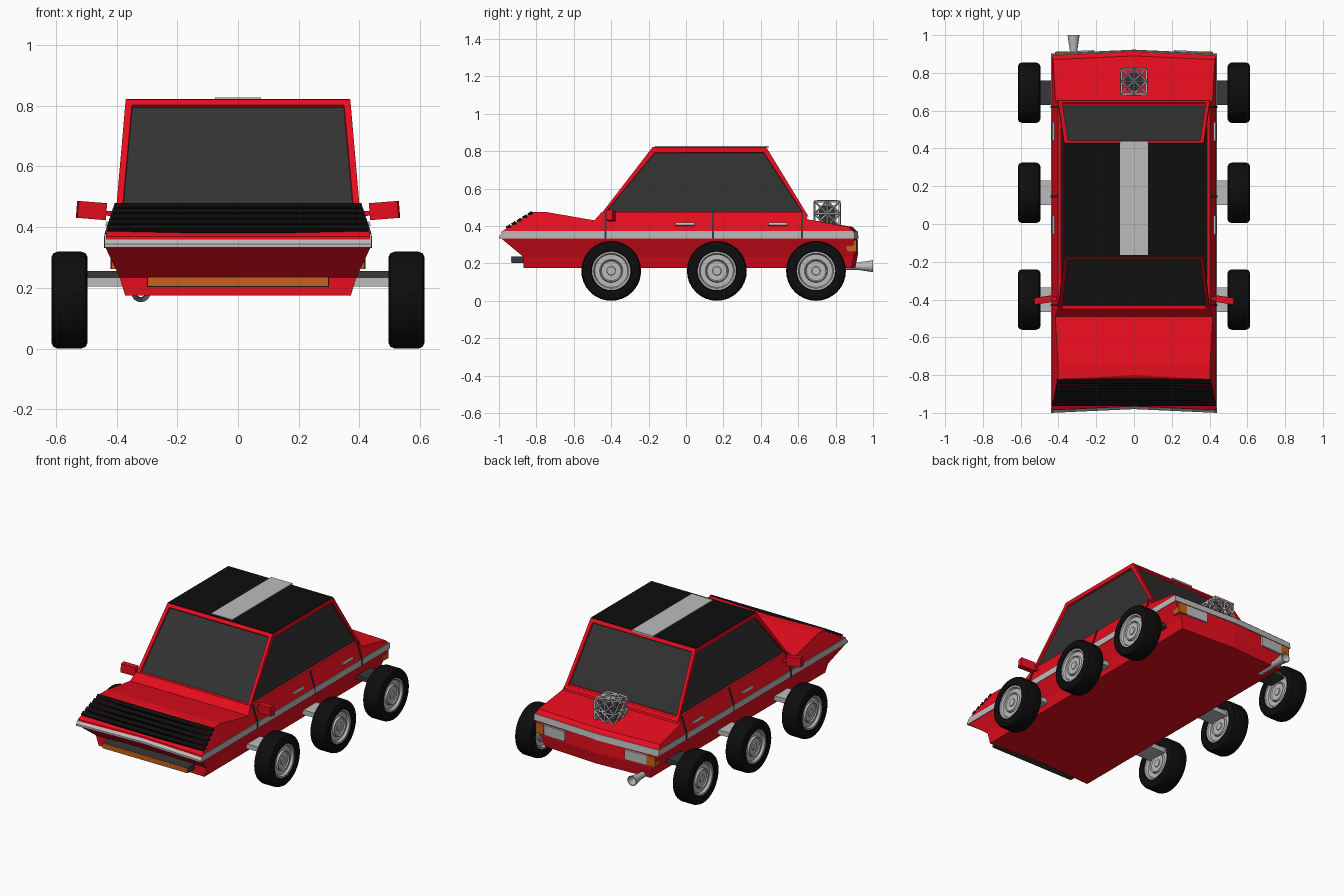
import bpy, bmesh, math
from mathutils import Matrix, Vector

if "Cube" in bpy.data.objects:
    bpy.data.objects.remove(bpy.data.objects["Cube"])

def mat(name, *rgb):
    m = bpy.data.materials.new(name)
    m.diffuse_color = (*rgb, 1)
    m.use_nodes = True
    m.node_tree.nodes["Principled BSDF"].inputs["Base Color"].default_value = m.diffuse_color
    return m

RED, BLACK = mat("red", 0.8, 0.004, 0.013), mat("black", 0.004, 0.004, 0.004)
GLASS, SILVER = mat("glass", 0.033, 0.033, 0.033), mat("silver", 0.5, 0.5, 0.5)
ORANGE, DARK = mat("orange", 0.58, 0.12, 0.01), mat("dark", 0.04, 0.04, 0.04)

def finish(name, bm, *mats):
    bmesh.ops.recalc_face_normals(bm, faces=bm.faces)
    me = bpy.data.meshes.new(name)
    bm.to_mesh(me)
    bm.free()
    for m in mats:
        me.materials.append(m)
    ob = bpy.data.objects.new(name, me)
    bpy.context.collection.objects.link(ob)
    return ob

def box(name, m, x, y, z, rot=None):
    """Box from x, y, z ranges, optionally turned about its centre."""
    bm = bmesh.new()
    bmesh.ops.create_cube(bm, size=1)
    size = Matrix.Diagonal((x[1] - x[0], y[1] - y[0], z[1] - z[0], 1))
    centre = Vector((sum(x) / 2, sum(y) / 2, sum(z) / 2))
    bm.transform(Matrix.Translation(centre) @ (rot or Matrix()) @ size)
    return finish(name, bm, m)

def lathe(name, m, profile, steps=32, angle=40):
    """Spin (radius, x) points around the x axis."""
    bm = bmesh.new()
    vs = [bm.verts.new((x, 0, r)) for r, x in profile]
    es = [bm.edges.new(p) for p in zip(vs, vs[1:])]
    bmesh.ops.spin(bm, geom=vs + es, cent=(0, 0, 0), axis=(1, 0, 0), angle=math.tau, steps=steps)
    bmesh.ops.remove_doubles(bm, verts=bm.verts, dist=1e-4)
    ob = finish(name, bm, m)
    bpy.context.view_layer.objects.active = ob
    ob.select_set(True)
    bpy.ops.object.shade_smooth_by_angle(angle=math.radians(angle))
    ob.select_set(False)
    return ob

# Body half width by height
WIDTH = [(0.17, 0.37), (0.235, 0.39), (0.33, 0.435), (0.375, 0.435), (0.48, 0.40)]

def half_width(z):
    for (z0, w0), (z1, w1) in zip(WIDTH, WIDTH[1:]):
        if z <= z1 + 1e-5:
            return w0 + (w1 - w0) * (z - z0) / (z1 - z0)
    return WIDTH[-1][1]

def hull(name, m, profile, extra=0.0):
    """Side profile extruded across, shaped by half_width, ends bowed."""
    bm = bmesh.new()
    f = bm.faces.new([bm.verts.new((-1, y, z)) for y, z in profile])
    new = bmesh.ops.extrude_face_region(bm, geom=[f])["geom"]
    bmesh.ops.translate(bm, verts=[v for v in new if isinstance(v, bmesh.types.BMVert)], vec=(2, 0, 0))
    cuts = [((0, 0, z), (0, 0, 1)) for z, _ in WIDTH[1:-1]] + [((0, 0, 0), (1, 0, 0))]
    for co, no in cuts:
        bmesh.ops.bisect_plane(bm, geom=bm.verts[:] + bm.edges[:] + bm.faces[:], plane_co=co, plane_no=no)
    for v in bm.verts:
        if abs(v.co.y) > 0.8:
            v.co.y += 0.02 * (1 - abs(v.co.x))
        v.co.x *= half_width(v.co.z) + extra
    return finish(name, bm, m)

hull("body", RED, [
    (-0.99, 0.335), (-0.985, 0.37), (-0.82, 0.475), (-0.75, 0.475), (-0.49, 0.43), (-0.45, 0.475),
    (0.635, 0.475), (0.65, 0.435), (0.87, 0.395), (0.895, 0.37), (0.90, 0.25), (0.885, 0.175),
    (-0.87, 0.175), (-0.87, 0.235)])
hull("side_trim_and_bumper", SILVER,
     [(-1, 0.333), (-1, 0.345), (-0.975, 0.372), (0.898, 0.372), (0.903, 0.333)], 0.004)

# Cabin with inset windows
bm = bmesh.new()
low = [bm.verts.new(p) for p in [(-0.402, -0.465, 0.45), (0.402, -0.465, 0.45), (0.402, 0.655, 0.45), (-0.402, 0.655, 0.45)]]
top = [bm.verts.new(p) for p in [(-0.37, -0.18, 0.82), (0.37, -0.18, 0.82), (0.37, 0.43, 0.82), (-0.37, 0.43, 0.82)]]
sides = [bm.faces.new((low[i], low[(i + 1) % 4], top[(i + 1) % 4], top[i])) for i in range(4)]
bm.faces.new(top)
bm.faces.new(low[::-1])
bmesh.ops.recalc_face_normals(bm, faces=bm.faces)
bmesh.ops.inset_individual(bm, faces=sides, thickness=0.03, depth=0)
inner = bmesh.ops.inset_individual(bm, faces=sides, thickness=0.002, depth=-0.012)
for f in sides:
    f.material_index = 1
finish("cabin", bm, RED, GLASS)
box("roof_panel", BLACK, (-0.368, 0.368), (-0.178, 0.428), (0.815, 0.823))
box("roof_stripe", SILVER, (-0.075, 0.075), (-0.165, 0.44), (0.817, 0.827))

# Nose louvres
slope = Matrix.Rotation(math.atan2(0.105, 0.165), 4, 'X')
for i in range(5):
    t = 0.1 + 0.2 * i
    y, z = -0.963 + 0.145 * t, 0.386 + 0.088 * t
    w = half_width(z) + 0.002
    box("nose_louvre", BLACK, (-w, w), (y - 0.013, y + 0.013), (z - 0.009, z + 0.009), slope)

# Front lamp strip
box("front_lamp_housing", DARK, (-0.3, 0.3), (-0.93, -0.86), (0.203, 0.237))
box("front_lamp", ORANGE, (-0.298, 0.298), (-0.936, -0.929), (0.204, 0.236))

# Wheels and axles
tyre = lathe("tyre", BLACK, [(0.10, -0.045), (0.107, -0.058), (0.14, -0.06), (0.154, -0.053), (0.16, -0.038),
             (0.16, 0.038), (0.154, 0.053), (0.14, 0.06), (0.107, 0.058), (0.10, 0.045)])
rim_half = [(0, 0.046), (0.022, 0.046), (0.024, 0.041), (0.052, 0.041), (0.058, 0.048), (0.062, 0.036),
            (0.088, 0.036), (0.094, 0.05), (0.105, 0.052)]
rim = lathe("wheel_rim", SILVER, rim_half + [(r, -x) for r, x in rim_half[::-1]])
for n, y in enumerate((-0.40, 0.165, 0.695)):
    for s in (-1, 1):
        for src in (tyre, rim):
            ob = src.copy()
            bpy.context.collection.objects.link(ob)
            ob.location = (s * 0.555, y, 0.16)
    z = (0.228, 0.255) if n == 2 else (0.205, 0.235)
    box("axle", DARK if n == 2 else SILVER, (-0.53, 0.53), (y - 0.065, y + 0.065), z)
for src in (tyre, rim):
    bpy.data.objects.remove(src)

for s in (-1, 1):
    def span(a, b):
        return tuple(sorted((s * a, s * b)))
    # Mirrors
    tilt = Matrix.Rotation(s * -0.08, 4, 'Y') @ Matrix.Rotation(s * -0.15, 4, 'Z')
    box("mirror", RED, span(0.435, 0.53), (-0.42, -0.385), (0.427, 0.483), tilt)
    box("mirror_stalk", RED, span(0.395, 0.445), (-0.405, -0.385), (0.437, 0.453), tilt)
    # Door seams and handles follow the shoulder slope
    lean = Matrix.Rotation(s * -math.atan2(0.035, 0.105), 4, 'Y')
    for y in (-0.43, 0.145, 0.62):
        box("door_seam", DARK, span(0.412, 0.424), (y - 0.005, y + 0.005), (0.372, 0.478), lean)
        box("lower_door_seam", DARK, span(0.43, 0.441), (y - 0.005, y + 0.005), (0.332, 0.373))
    for y in (-0.005, 0.49):
        box("door_handle", SILVER, span(0.415, 0.435), (y - 0.05, y + 0.05), (0.401, 0.416), lean)
    # Tail lamps, following the bowed rear
    yaw = Matrix.Rotation(s * -0.046, 4, 'Z')
    box("tail_lamp", SILVER, span(0.21, 0.36), (0.89, 0.917), (0.262, 0.325), yaw)
    box("turn_lamp", ORANGE, span(0.36, 0.418), (0.86, 0.913), (0.262, 0.325), yaw)

# Lattice engine on the rear deck
bm = bmesh.new()
bmesh.ops.create_cube(bm, size=0.135)
bmesh.ops.subdivide_edges(bm, edges=bm.edges[:], cuts=1, use_grid_fill=True)
bmesh.ops.poke(bm, faces=bm.faces[:])
bm.transform(Matrix.Translation((0, 0.755, 0.465)))
ob = finish("engine_lattice", bm, SILVER)
wire = ob.modifiers.new("wire", 'WIREFRAME')
wire.thickness = 0.012
box("engine_core", DARK, (-0.045, 0.045), (0.71, 0.80), (0.40, 0.51))

# Exhaust pipe
pipe = lathe("exhaust_pipe", SILVER, [(0.018, -0.15), (0.02, 0.0), (0.032, 0.08), (0.027, 0.08), (0.015, 0.0)], 16)
pipe.rotation_euler = (0, 0, math.pi / 2)
pipe.location = (-0.32, 0.92, 0.185)
